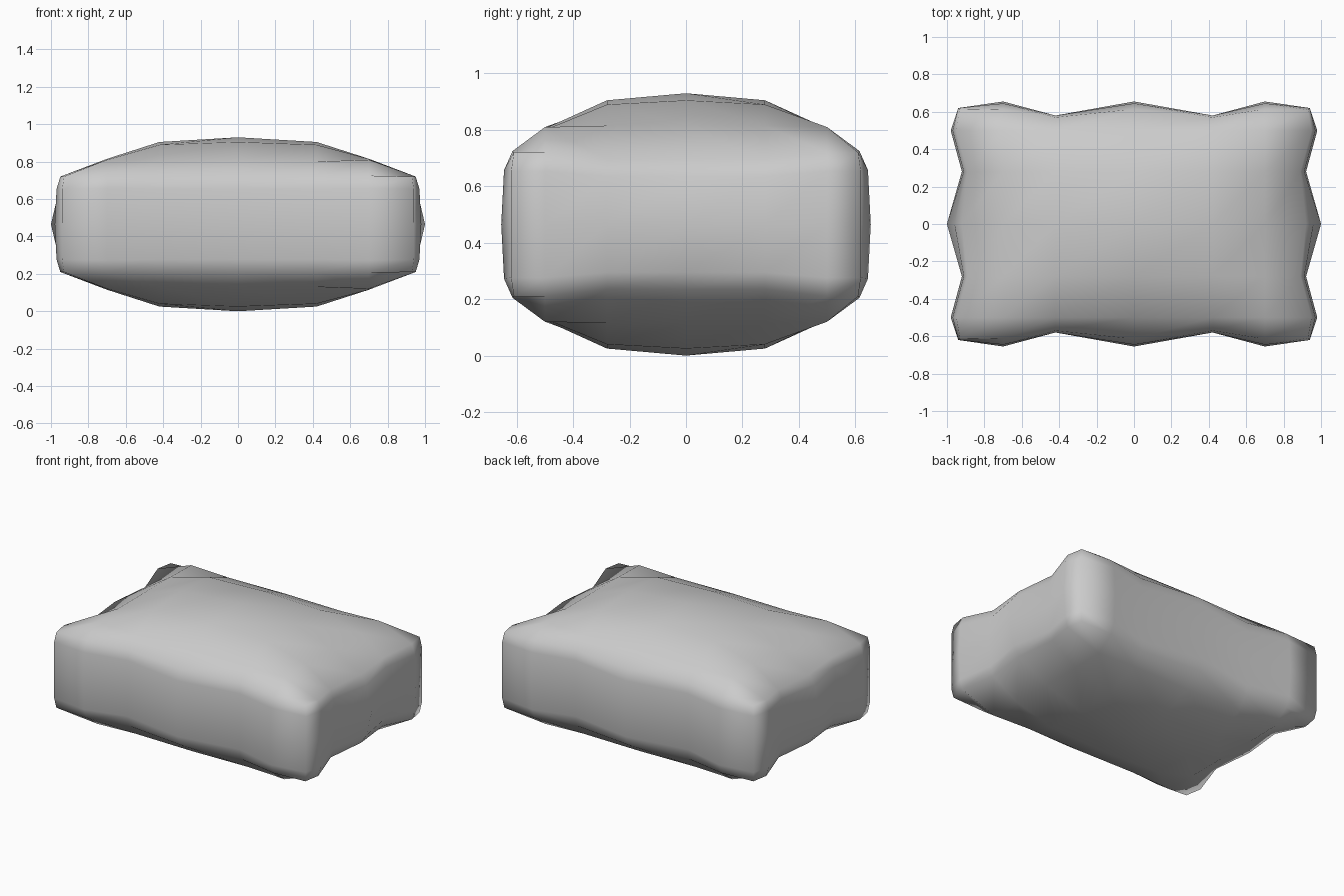
import bpy, bmesh

if "Cube" in bpy.data.objects:
    bpy.data.objects.remove(bpy.data.objects["Cube"])

# Stations from the centre outwards (mirrored to both sides)
X = [0, 0.42, 0.70, 0.935]
Y = [0, 0.28, 0.50, 0.615]
LEVEL = [0, 0.74, 1]      # share of the rim height: middle, knee, rim
MID = 0.465

# Height of the puffed top above mid level: rows along x, columns along y
PUFF = [[0.465, 0.440, 0.340, 0.255],
        [0.440, 0.425, 0.335, 0.255],
        [0.350, 0.350, 0.345, 0.260],
        [0.230, 0.230, 0.255, 0.255]]

# Scalloped outline of ends and long sides at middle, knee and rim
END = [[1.0, 0.92, 0.98, 0.94],
       [0.96, 0.91, 0.97, 0.94],
       [0.92, 0.89, 0.95, 0.93]]
SIDE = [[0.655, 0.58, 0.655, 0.62],
        [0.645, 0.58, 0.645, 0.62],
        [0.615, 0.57, 0.615, 0.61]]


def sign(n):
    return (n > 0) - (n < 0)


def point(i, j, k):
    a, b, c = abs(i), abs(j), abs(k)
    x = END[c][b] if a == 3 else X[a]
    y = SIDE[c][a] if b == 3 else Y[b]
    return (sign(i) * x, sign(j) * y, MID + sign(k) * LEVEL[c] * PUFF[a][b])


bm = bmesh.new()
cache = {}


def vert(key):
    if key not in cache:
        cache[key] = bm.verts.new(point(*key))
    return cache[key]


def quad(*keys):
    bm.faces.new([vert(k) for k in keys])


# Top and bottom
for k in (-2, 2):
    for i in range(-3, 3):
        for j in range(-3, 3):
            quad((i, j, k), (i + 1, j, k), (i + 1, j + 1, k), (i, j + 1, k))

# Long sides and ends
for s in (-3, 3):
    for n in range(-3, 3):
        for k in range(-2, 2):
            quad((n, s, k), (n + 1, s, k), (n + 1, s, k + 1), (n, s, k + 1))
            quad((s, n, k), (s, n + 1, k), (s, n + 1, k + 1), (s, n, k + 1))

bmesh.ops.recalc_face_normals(bm, faces=bm.faces)
for f in bm.faces:
    f.smooth = True

mesh = bpy.data.meshes.new("cushion")
bm.to_mesh(mesh)
bm.free()
cushion = bpy.data.objects.new("cushion", mesh)
bpy.context.collection.objects.link(cushion)
